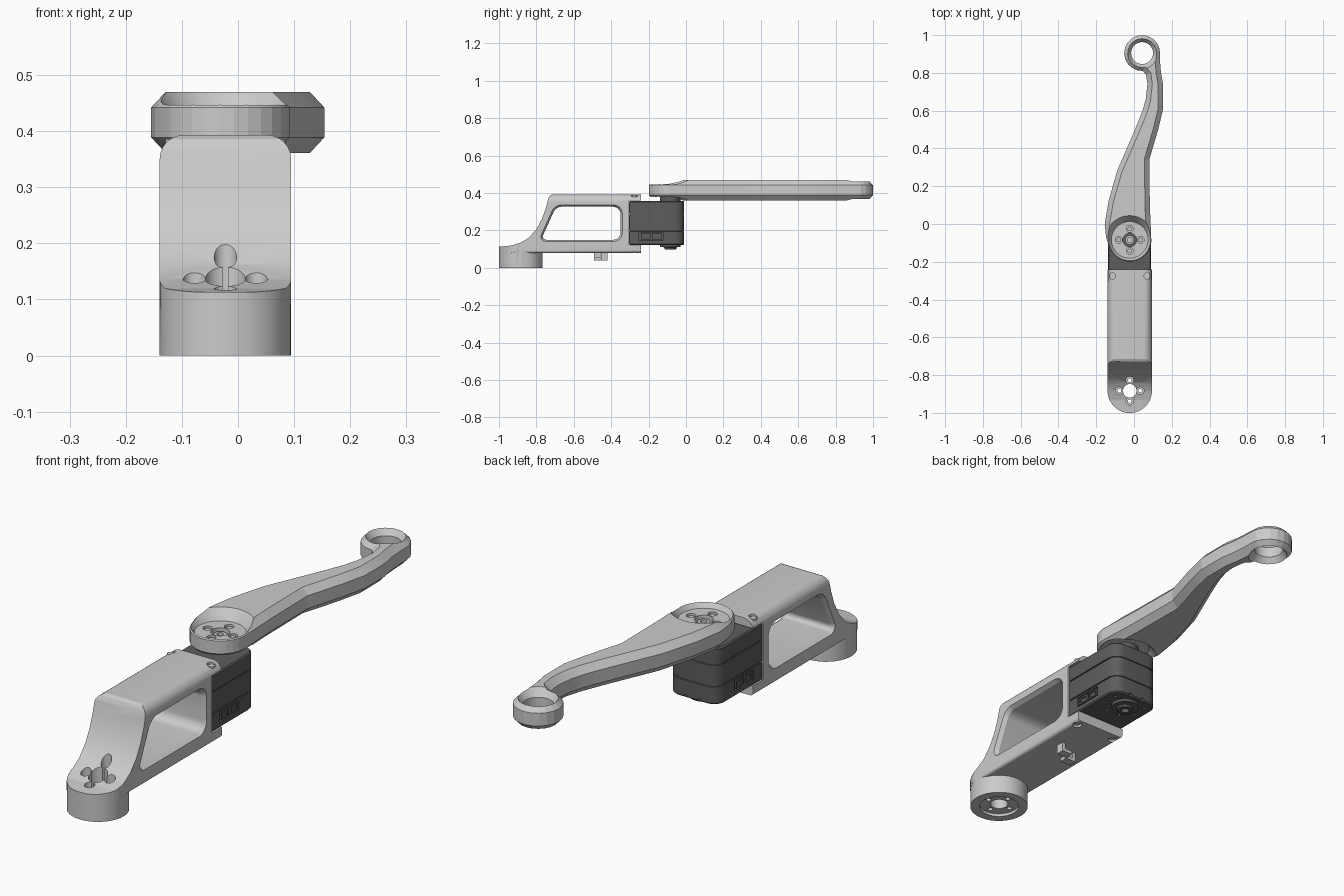
import bpy, bmesh
from math import sin, cos, radians
from mathutils import Vector as V

if "Cube" in bpy.data.objects:
    bpy.data.objects.remove(bpy.data.objects["Cube"])

CX, PAD_Y, HUB = -0.0225, -0.883, (-0.0225, -0.084)
RING = (0.043, 0.905)


def circ(c, r, n=32, a0=0, a1=None):
    end, div = (a0 + 360, n) if a1 is None else (a1, n - 1)
    ang = [radians(a0 + (end - a0) * i / div) for i in range(n)]
    return [(c[0] + r * cos(a), c[1] + r * sin(a)) for a in ang]


def rounded(pts, radii, n=6):
    if not isinstance(radii, (list, tuple)):
        radii = [radii] * len(pts)
    out = []
    for i, r in enumerate(radii):
        p, a, b = V(pts[i]), V(pts[i - 1]), V(pts[(i + 1) % len(pts)])
        if r == 0:
            out.append(tuple(p))
            continue
        s, e = p + (a - p).normalized() * r, p + (b - p).normalized() * r
        for k in range(n + 1):
            t = k / n
            w = 1.17 * t * (1 - t)  # rational weight gives a true quarter arc
            q = s * (1 - t) ** 2 + p * (1.414 * t * (1 - t)) + e * t * t
            out.append(tuple(q / ((1 - t) ** 2 + 1.414 * t * (1 - t) + t * t)))
    return out


def rect(x0, x1, y0, y1):
    return [(x0, y0), (x1, y0), (x1, y1), (x0, y1)]


def inset(pts, d):
    out = []
    for i, p in enumerate(pts):
        p = V(p)
        e1, e2 = p - V(pts[i - 1]), V(pts[(i + 1) % len(pts)]) - p
        n1, n2 = V((-e1.y, e1.x)).normalized(), V((-e2.y, e2.x)).normalized()
        out.append(tuple(p + (n1 + n2) * d / (1 + n1.dot(n2))))
    return out


def loft(name, rings, axis='Z'):
    put = {'X': lambda a, b, t: (t, a, b), 'Y': lambda a, b, t: (a, t, b),
           'Z': lambda a, b, t: (a, b, t)}[axis]
    bm = bmesh.new()
    vs = [[bm.verts.new(put(a, b, t)) for a, b in pts] for pts, t in rings]
    for lo, hi in zip(vs, vs[1:]):
        for i in range(len(lo)):
            j = (i + 1) % len(lo)
            bm.faces.new((lo[i], lo[j], hi[j], hi[i]))
    bm.faces.new(vs[0][::-1])
    bm.faces.new(vs[-1])
    bmesh.ops.recalc_face_normals(bm, faces=bm.faces)
    me = bpy.data.meshes.new(name)
    bm.to_mesh(me)
    bm.free()
    ob = bpy.data.objects.new(name, me)
    bpy.context.collection.objects.link(ob)
    return ob


def prism(name, pts, lo, hi, axis='Z'):
    return loft(name, [(pts, lo), (pts, hi)], axis)


def cyl(name, c, r, lo, hi, n=32):
    return prism(name, circ(c, r, n), lo, hi)


def cut(ob, other, op='DIFFERENCE'):
    other.hide_render = True
    m = ob.modifiers.new('cut', 'BOOLEAN')
    m.operation, m.solver, m.object = op, 'EXACT', other
    bpy.context.view_layer.objects.active = ob
    bpy.ops.object.modifier_apply(modifier=m.name)
    bpy.data.objects.remove(other)


def smooth(ob, deg=25):
    bpy.ops.object.select_all(action='DESELECT')
    ob.select_set(True)
    bpy.context.view_layer.objects.active = ob
    bpy.ops.object.shade_smooth_by_angle(angle=radians(deg))


dark = bpy.data.materials.new('dark_grey')
dark.diffuse_color = (0.11, 0.11, 0.11, 1)
dark.use_nodes = True
dark.node_tree.nodes["Principled BSDF"].inputs["Base Color"].default_value = dark.diffuse_color

# lower bracket: side profile trimmed by its front section and plan outline
side = [(-1.1, 0.112), (-0.99, 0.113), (-0.93, 0.12), (-0.88, 0.137), (-0.84, 0.162),
        (-0.80, 0.207), (-0.77, 0.262), (-0.75, 0.318), (-0.737, 0.37), (-0.728, 0.386),
        (-0.712, 0.394), (-0.69, 0.4), (-0.24, 0.4), (-0.24, 0.36), (-0.305, 0.36),
        (-0.305, 0.123), (-0.24, 0.123), (-0.24, 0.07), (-1.1, 0.07)]
bracket = prism('lower_bracket', side, -0.3, 0.3, 'X')
section = rounded(rect(CX - 0.117, CX + 0.117, 0.08, 0.393), [0.015, 0.015, 0.042, 0.042])
cut(bracket, prism('section_cutter', section, -1.2, 0, 'Y'), 'INTERSECT')
plan = circ((CX, PAD_Y), 0.1175, 25, 180, 360) + [(CX + 0.12, -0.1), (CX - 0.12, -0.1)]
cut(bracket, prism('plan_cutter', plan, -0.1, 0.6), 'INTERSECT')
cut(bracket, cyl('pad', (CX, PAD_Y), 0.117, 0, 0.105, 48), 'UNION')
window = rounded([(-0.775, 0.15), (-0.35, 0.15), (-0.35, 0.327), (-0.695, 0.327)],
                 [0.03, 0.04, 0.04, 0.03])
flare = inset(window, -0.01)
cut(bracket, loft('window_cutter', [(flare, CX - 0.13), (flare, CX - 0.117), (window, CX - 0.1),
                                    (window, CX + 0.1), (flare, CX + 0.117),
                                    (flare, CX + 0.13)], 'X'))

# pad holes: centre bore, four counterbored screws, shallow underside recess
cut(bracket, cyl('bore_cutter', (CX, PAD_Y), 0.036, -0.1, 0.3))
cut(bracket, cyl('recess_cutter', (CX, PAD_Y), 0.08, -0.1, 0.012))
for c in circ((CX, PAD_Y), 0.055, 4):
    cut(bracket, cyl('counterbore_cutter', c, 0.02, 0.06, 0.3, 24))
    cut(bracket, cyl('screw_hole_cutter', c, 0.01, -0.1, 0.1, 16))

# flange screws above and below
for sx in (-1, 1):
    c = (CX + sx * 0.094, -0.275)
    for lo, hi, h0, h1 in ((0.38, 0.5, 0.37, 0.386), (0.0, 0.092, 0.086, 0.1)):
        cut(bracket, cyl('screw_seat_cutter', c, 0.018, lo, hi, 24))
        smooth(cyl('flange_screw', c, 0.013, h0, h1, 20))
smooth(bracket)

# cable clip hooks under the bracket
for sx, y in ((-1, -0.475), (1, -0.437)):
    x = CX + sx * 0.03
    hook = [(x - sx * 0.03, 0.04), (x + sx * 0.02, 0.04), (x + sx * 0.02, 0.085),
            (x + sx * 0.005, 0.085), (x + sx * 0.005, 0.055), (x - sx * 0.03, 0.055)]
    prism('cable_clip', hook, y - 0.018, y + 0.018, 'Y')

# motor housing with two seam grooves
body = rounded(rect(-0.137, 0.091, -0.304, -0.01), [0.006, 0.006, 0.05, 0.05])
rings = [(inset(body, 0.005), 0.123), (body, 0.128)]
for z in (0.195, 0.285):
    rings += [(body, z), (inset(body, 0.004), z + 0.001),
              (inset(body, 0.004), z + 0.005), (body, z + 0.006)]
rings += [(body, 0.352), (inset(body, 0.005), 0.357)]
motor = loft('motor_housing', rings)
for x in (-0.137, 0.091):
    # socket pocket with two plugs in it
    cut(motor, prism('socket_cutter', rect(-0.25, -0.122, 0.146, 0.188), x - 0.012, x + 0.012, 'X'))
    for y in (-0.216, -0.156):
        p = prism('socket', rect(y - 0.025, y + 0.025, 0.151, 0.184), x - 0.013, x + 0.013, 'X')
        s = -1 if x < 0 else 1
        cut(p, prism('slot_cutter', rect(y - 0.018, y + 0.018, 0.158, 0.177),
                     x - s * 0.006, x + s * 0.03, 'X'))
        cut(p, prism('outside_cutter', rect(-0.4, 0, 0, 0.3), x, x + s * 0.1, 'X'))
        p.data.materials.append(dark)
for c in circ(HUB, 0.082, 8, 22.5):
    cut(motor, cyl('case_hole_cutter', c, 0.007, 0.1, 0.135, 12))
smooth(motor)

# rotating discs above and below the motor
horn = cyl('output_disc', HUB, 0.055, 0.35, 0.395)
idler = loft('idler_disc', [(circ(HUB, 0.028), 0.098), (circ(HUB, 0.032), 0.102),
                            (circ(HUB, 0.032), 0.11), (circ(HUB, 0.055), 0.111),
                            (circ(HUB, 0.055), 0.13)])
cut(idler, cyl('idler_bore', HUB, 0.016, 0.05, 0.115, 20))
for ob in (horn, idler):
    smooth(ob)
for ob in (motor, horn, idler):
    ob.data.materials.append(dark)

# handle arm: one chamfered outline running hub, right edge, ring, left edge
outline = circ(HUB, 0.115, 13, 200, 355)
outline += [(0.084, 0.1), (0.081, 0.34), (0.128, 0.5), (0.154, 0.61), (0.154, 0.74),
            (0.143, 0.8), (0.138, 0.86)]
outline += circ(RING, 0.095, 16, 0, 272)
outline += [(0.064, 0.79), (0.071, 0.74), (0.062, 0.66), (0.045, 0.6), (0.005, 0.5),
            (-0.09, 0.28), (-0.135, 0.12), (-0.155, 0.0), (-0.148, -0.07)]
slim = inset(outline, 0.026)
arm = loft('handle_arm', [(slim, 0.361), (outline, 0.389), (outline, 0.442), (slim, 0.47)])
cut(arm, loft('hub_top_cutter', [(circ(HUB, 0.097, 40), 0.427), (circ(HUB, 0.105, 40), 0.44),
                                 (circ(HUB, 0.152, 40), 0.5)]))
cut(arm, loft('hub_under_cutter', [(circ(HUB, 0.15, 40), 0.335), (circ(HUB, 0.098, 40), 0.389)]))
cut(arm, cyl('hub_bore_cutter', HUB, 0.036, 0.3, 0.5))
cut(arm, loft('ring_hole_cutter', [(circ(RING, 0.1), 0.336), (circ(RING, 0.058), 0.393),
                                   (circ(RING, 0.058), 0.437), (circ(RING, 0.1), 0.494)]))
for c in circ(HUB, 0.058, 4):
    cut(arm, cyl('hub_screw_seat_cutter', c, 0.018, 0.41, 0.5, 24))
    smooth(cyl('hub_screw', c, 0.012, 0.4, 0.421, 20))
smooth(arm, 12)

# centre collar in the hub
collar = cyl('hub_collar', HUB, 0.024, 0.39, 0.418)
cut(collar, cyl('collar_bore', HUB, 0.013, 0.4, 0.5, 20))
smooth(collar)
